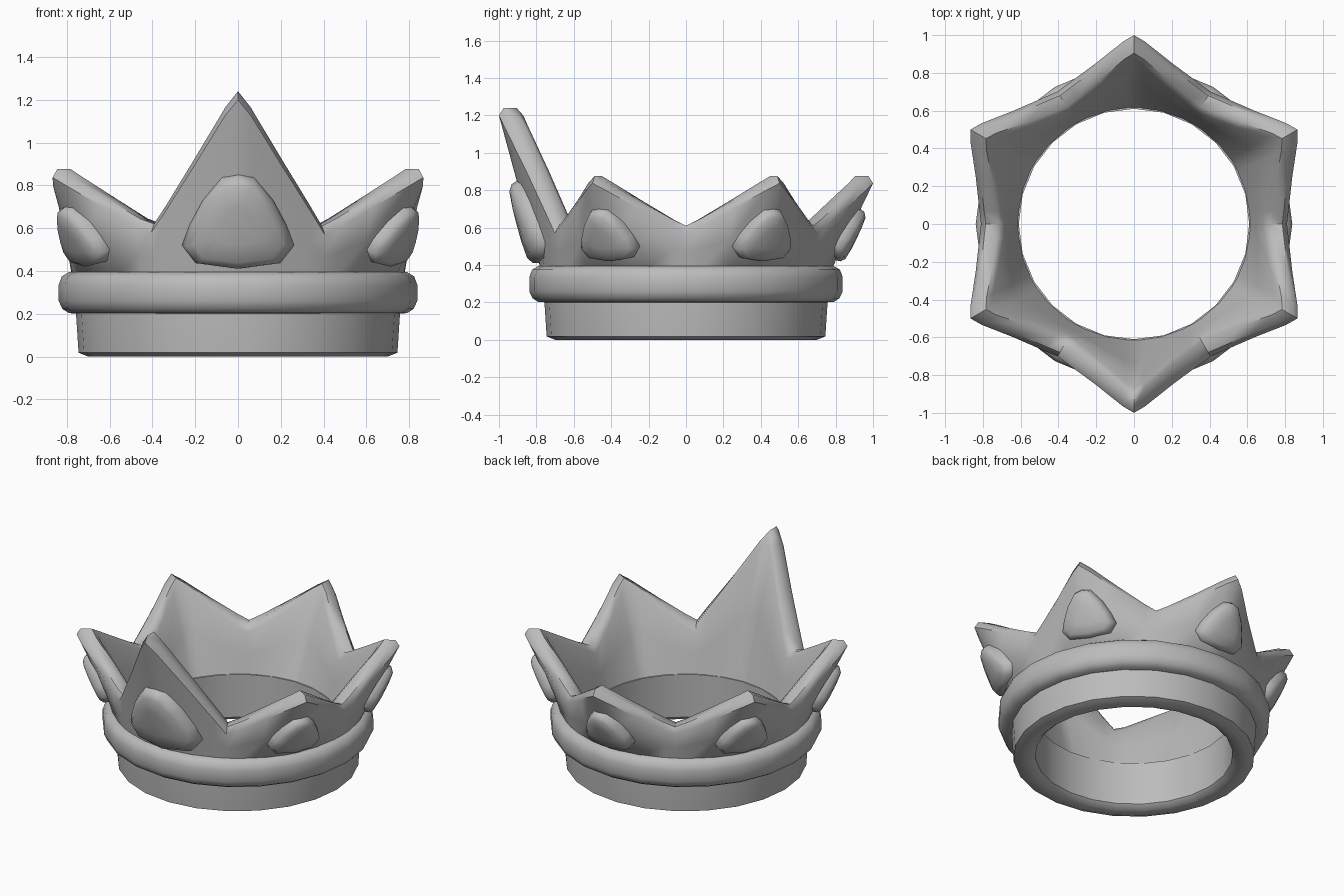
import bpy, bmesh, math
from mathutils import Vector, Matrix

if "Cube" in bpy.data.objects:
    bpy.data.objects.remove(bpy.data.objects["Cube"])

metal = bpy.data.materials.new("grey_metal")
metal.diffuse_color = (0.5, 0.5, 0.5, 1)
metal.use_nodes = True
metal.node_tree.nodes["Principled BSDF"].inputs["Base Color"].default_value = metal.diffuse_color


def finish(name, bm, angle):
    bmesh.ops.recalc_face_normals(bm, faces=bm.faces)
    me = bpy.data.meshes.new(name)
    bm.to_mesh(me)
    bm.free()
    ob = bpy.data.objects.new(name, me)
    bpy.context.collection.objects.link(ob)
    me.materials.append(metal)
    bpy.ops.object.select_all(action='DESELECT')
    ob.select_set(True)
    bpy.context.view_layer.objects.active = ob
    bpy.ops.object.shade_smooth_by_angle(angle=math.radians(angle))
    return ob


def loft(name, columns, angle=40):
    """Closed loop of closed cross-sections."""
    bm = bmesh.new()
    cols = [[bm.verts.new(p) for p in c] for c in columns]
    for i, a in enumerate(cols):
        b = cols[(i + 1) % len(cols)]
        for j in range(len(a)):
            k = (j + 1) % len(a)
            bm.faces.new((a[j], b[j], b[k], a[k]))
    return finish(name, bm, angle)


def polar(r, a, z):
    return Vector((r * math.cos(a), r * math.sin(a), z))


def lathe(name, profile, n=24):
    return loft(name, [[polar(r, 2 * math.pi * i / n, z) for r, z in profile]
                       for i in range(n)])


# Lower band and the rounded trim around it
lathe("base_band", [(0.61, 0.03), (0.64, 0.003), (0.70, 0), (0.745, 0.018),
                    (0.757, 0.2), (0.757, 0.32), (0.61, 0.32)])
lathe("trim_ring", [(0.74, 0.2), (0.79, 0.203), (0.82, 0.222), (0.838, 0.26),
                    (0.838, 0.335), (0.823, 0.375), (0.79, 0.395), (0.74, 0.395)])

# Flared wall with six points; the front point is tall
STEPS = (0, 0.15, 0.5, 0.85, 1)
SHORT = (0.61, 0.645, 0.74, 0.84, 0.877)
TALL = (0.62, 0.71, 0.935, 1.165, 1.24)


def wall_column(peak, side, i, heights):
    f, z = STEPS[i], heights[i]
    valley = peak + side * math.pi / 6
    push = 0.01 if i == 3 else 0
    outer = polar(0.81, valley, 0).lerp(polar(1.0 + push, peak, 0), f)
    inner = polar(0.68, valley, 0).lerp(polar(0.87 + push, peak, 0), f)
    ao, ai = math.atan2(outer.y, outer.x), math.atan2(inner.y, inner.x)
    ro, ri = outer.length, inner.length
    out_low, in_low = polar(0.775, ao, 0.37), polar(0.612, ai, 0.31)
    out_top, in_top = polar(ro, ao, z - 0.04), polar(ri, ai, z - 0.04)
    return [in_low, out_low, out_low.lerp(out_top, 0.5), out_top,
            polar(ro - 0.025, ao, z), polar(ri + 0.035, ai, z),
            in_top, in_low.lerp(in_top, 0.5)]


columns = []
for p in range(6):
    peak = -math.pi / 2 + p * math.pi / 3
    h = TALL if p == 0 else SHORT
    columns += [wall_column(peak, -1, i, h) for i in range(5)]
    columns += [wall_column(peak, 1, i, h) for i in (3, 2, 1)]
loft("pointed_wall", columns, 50)

# Rounded triangular gems, one on each point
HALF = [(0.0, 0.235), (0.075, 0.215), (0.165, 0.10), (0.225, -0.02),
        (0.262, -0.125), (0.20, -0.205), (0.0, -0.225)]
OUTLINE = HALF + [(-x, z) for x, z in HALF[-2:0:-1]]


def gem(name, angle, scale, radius, height, tilt, thick):
    bm = bmesh.new()
    rings = []
    for s, d in ((0.95, -0.07), (1, -0.01), (0.95, 0.5 * thick),
                 (0.8, 0.88 * thick), (0.4, thick)):
        rings.append([bm.verts.new((x * s * scale,
                                    -d + 0.75 * (x * s * scale) ** 2,
                                    z * s * scale)) for x, z in OUTLINE])
    n = len(OUTLINE)
    for a, b in zip(rings, rings[1:]):
        for j in range(n):
            k = (j + 1) % n
            bm.faces.new((a[j], a[k], b[k], b[j]))
    bm.faces.new(rings[0])
    tip = bm.verts.new((0, -thick * 1.02, 0))
    for j in range(n):
        bm.faces.new((rings[-1][j], rings[-1][(j + 1) % n], tip))
    place = (Matrix.Rotation(angle + math.pi / 2, 4, 'Z')
             @ Matrix.Translation((0, -radius, height))
             @ Matrix.Rotation(math.radians(tilt), 4, 'X'))
    bmesh.ops.transform(bm, matrix=place, verts=bm.verts)
    finish(name, bm, 60)


gem("front_gem", -math.pi / 2, 1.0, 0.845, 0.625, 15, 0.06)
for p in range(1, 6):
    gem(f"side_gem_{p}", -math.pi / 2 + p * math.pi / 3, 0.67, 0.865, 0.56, 26, 0.05)
